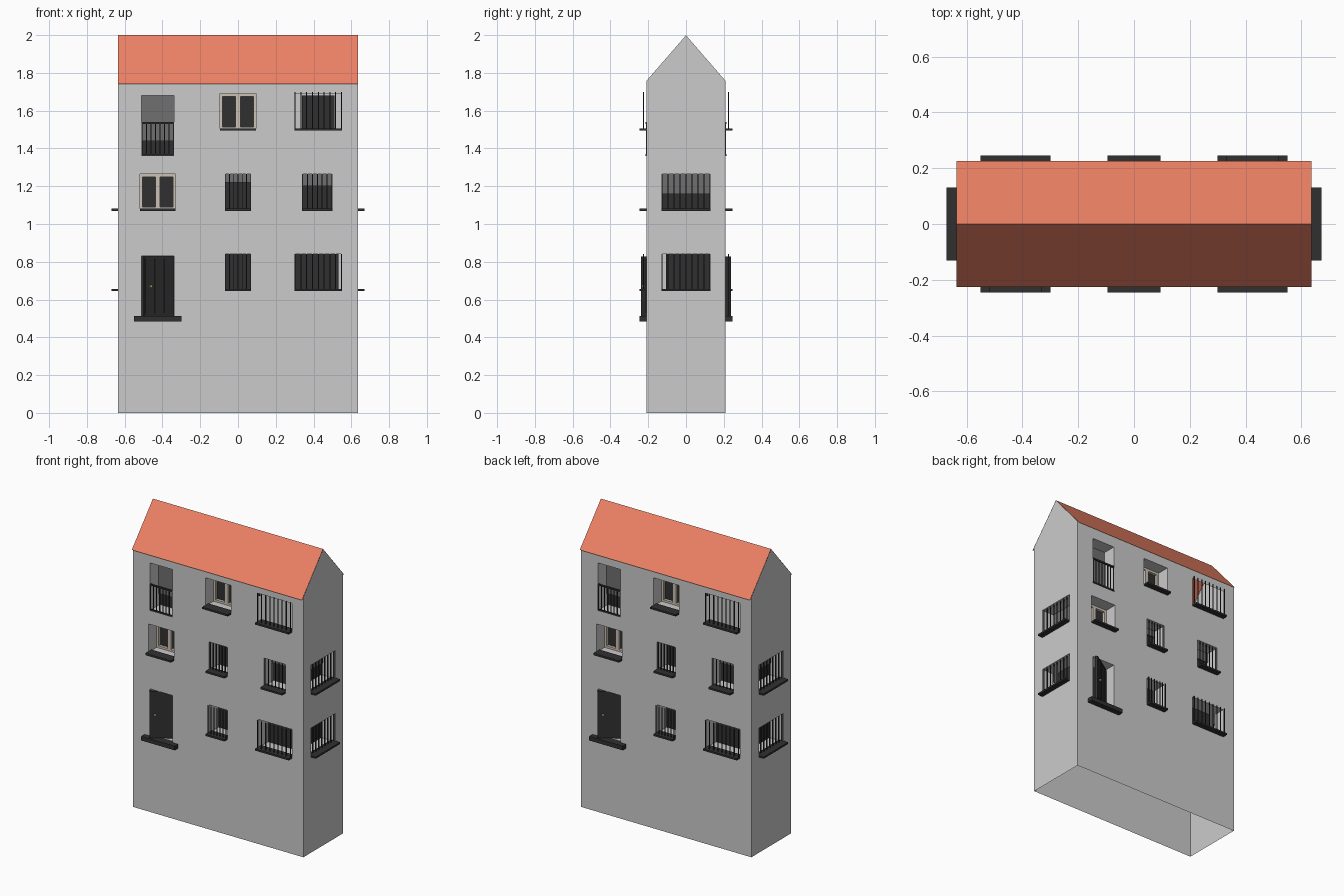
import bpy, bmesh
from mathutils import Matrix, Vector

if "Cube" in bpy.data.objects:
    bpy.data.objects.remove(bpy.data.objects["Cube"])

W, D, REC = 0.635, 0.21, 0.11      # half width, half depth, recess depth


def material(name, col):
    m = bpy.data.materials.new(name)
    m.diffuse_color = (*col, 1)
    m.use_nodes = True
    m.node_tree.nodes["Principled BSDF"].inputs["Base Color"].default_value = m.diffuse_color
    return m


RED = material("roof_red", (0.85, 0.22, 0.13))
DARK = material("dark", (0.03, 0.03, 0.03))
BLIND = material("blind_grey", (0.16, 0.16, 0.16))
FRAME = material("frame_beige", (0.6, 0.54, 0.46))
BRASS = material("brass", (0.7, 0.55, 0.25))

# Local facade frames: (u across, d inward, z up), each also turned half a circle
FRONT = Matrix.Translation((0, -D, 0))
SIDE = Matrix.Translation((W, 0, 0)) @ Matrix.Rotation(1.5707963, 4, 'Z')
TURN = Matrix.Rotation(3.14159265, 4, 'Z')


def new_object(name, bm, mat=None):
    bmesh.ops.recalc_face_normals(bm, faces=bm.faces[:])
    me = bpy.data.meshes.new(name)
    bm.to_mesh(me)
    bm.free()
    if mat:
        me.materials.append(mat)
    ob = bpy.data.objects.new(name, me)
    bpy.context.collection.objects.link(ob)
    return ob


def boxes(name, frame, spans, mat, local=Matrix.Identity(4)):
    """Boxes given as (u0, u1, d0, d1, z0, z1), built front and back."""
    for side, turn in (("a", Matrix.Identity(4)), ("b", TURN)):
        bm = bmesh.new()
        for u0, u1, d0, d1, z0, z1 in spans:
            m = Matrix.Translation(((u0+u1)/2, (d0+d1)/2, (z0+z1)/2)) @ \
                Matrix.Diagonal((u1-u0, d1-d0, z1-z0, 1))
            bmesh.ops.create_cube(bm, size=1, matrix=turn @ frame @ local @ m)
        new_object(name + "_" + side, bm, mat)


def bars(name, frame, u0, u1, z0, z1, d, n, rail=False):
    r = 0.0025
    step = (u1 - u0 - 2*r) / (n - 1)
    spans = [(u0 + i*step, u0 + i*step + 2*r, d - r, d + r, z0, z1) for i in range(n)]
    if rail:
        spans += [(u0, u1, d - 0.005, d + 0.005, z, z + 0.01) for z in (z0, z1 - 0.01)]
    boxes(name, frame, spans, DARK)


def sill(name, frame, u0, u1, z):
    boxes(name, frame, [(u0, u1, -0.036, 0.03, z - 0.006, z + 0.006)], DARK)


holes = []


def opening(frame, u0, u1, z0, z1):
    holes.append((frame, u0, u1, z0, z1))


def glass(name, frame, u0, u1, z0, z1, blind=None):
    boxes(name + "_glass", frame, [(u0, u1, REC - 0.006, REC + 0.004, z0, z1)], DARK)
    if blind:
        boxes(name + "_blind", frame, [(u0, u1, REC - 0.02, REC - 0.01, blind, z1)], BLIND)


# Balcony door, top left
opening(FRONT, -0.51, -0.34, 1.36, 1.68)
glass("balcony_door", FRONT, -0.51, -0.34, 1.36, 1.68, 1.44)
bars("balcony_railing", FRONT, -0.51, -0.34, 1.36, 1.54, 0.0, 8, True)

# Two-leaf framed windows
for name, c, z in (("top_window", 0, 1.5), ("left_window", -0.425, 1.075)):
    a, b, t = c - 0.095, c + 0.095, z + 0.19
    opening(FRONT, a, b, z, t)
    glass(name, FRONT, a, b, z, t)
    rim = (REC - 0.025, REC - 0.002)
    boxes(name + "_frame", FRONT, [(a, a+0.014, *rim, z, t), (b-0.014, b, *rim, z, t),
          (c-0.012, c+0.012, *rim, z, t), (a, b, *rim, z, z+0.014),
          (a, b, *rim, t-0.016, t)], FRAME)
    sill(name + "_sill", FRONT, a, b, z)

# Barred windows: name, frame, extent, sill height, top, blind, bar depth, bar count
for name, fr, a, b, z, t, blind, d, n in (
        ("middle_window", FRONT, -0.07, 0.07, 1.075, 1.265, 1.22, 0.01, 7),
        ("right_window", FRONT, 0.34, 0.50, 1.075, 1.265, 1.2, 0.01, 7),
        ("lower_middle_window", FRONT, -0.07, 0.07, 0.65, 0.84, None, -0.014, 7),
        ("lower_right_window", FRONT, 0.30, 0.55, 0.65, 0.84, None, -0.014, 9),
        ("upper_side_window", SIDE, -0.13, 0.13, 1.075, 1.265, 1.16, 0.01, 9),
        ("lower_side_window", SIDE, -0.13, 0.13, 0.65, 0.84, None, 0.01, 9)):
    opening(fr, a, b, z, t)
    # panes stop short where the corner recesses meet
    ga = -0.10 if name == "lower_side_window" else a
    gb = 0.525 if name == "lower_right_window" else b
    glass(name, fr, ga, gb, z, t, blind)
    bars(name + "_bars", fr, a, b, z, t, d, n)
    sill(name + "_sill", fr, a, b, z)

# Open barred window, top right
opening(FRONT, 0.30, 0.55, 1.5, 1.69)
bars("open_window_bars", FRONT, 0.30, 0.55, 1.5, 1.7, -0.014, 9)
sill("open_window_sill", FRONT, 0.30, 0.55, 1.5)

# Entrance: recess, step and door standing ajar
opening(FRONT, -0.51, -0.34, 0.51, 0.83)
glass("entrance", FRONT, -0.51, -0.34, 0.51, 0.83)
boxes("door_step", FRONT, [(-0.55, -0.30, -0.036, 0.02, 0.485, 0.513)], DARK)
hinge = Matrix.Translation((-0.345, 0.08, 0)) @ Matrix.Rotation(0.58, 4, 'Z')
boxes("door", FRONT, [(-0.185, 0, -0.008, 0.008, 0.513, 0.828)] +
      [(-0.18 + 0.06*i, -0.13 + 0.06*i, -0.012, 0, 0.53, 0.815) for i in range(3)],
      DARK, hinge)
boxes("door_knob", FRONT, [(-0.155, -0.143, -0.022, -0.01, 0.664, 0.676)], BRASS, hinge)

# House body: gable profile pushed along x
bm = bmesh.new()
prof = [(-D, 0), (D, 0), (D, 1.757), (0, 1.999), (-D, 1.757)]
face = bm.faces.new([bm.verts.new((-W, y, z)) for y, z in prof])
ext = bmesh.ops.extrude_face_region(bm, geom=[face])
bmesh.ops.translate(bm, vec=(2*W, 0, 0),
                    verts=[v for v in ext["geom"] if isinstance(v, bmesh.types.BMVert)])
body = new_object("house_walls", bm)

# Cut the window recesses
cutters = []
for fr, u0, u1, z0, z1 in holes:
    for turn in (Matrix.Identity(4), TURN):
        cb = bmesh.new()
        m = Matrix.Translation(((u0+u1)/2, (REC-0.05)/2, (z0+z1)/2)) @ \
            Matrix.Diagonal((u1-u0, REC+0.05, z1-z0, 1))
        bmesh.ops.create_cube(cb, size=1, matrix=turn @ fr @ m)
        c = new_object("recess_cutter", cb)
        c.hide_render = True
        mod = body.modifiers.new("recess", 'BOOLEAN')
        mod.operation, mod.solver, mod.object = 'DIFFERENCE', 'EXACT', c
        cutters.append(c)
deps = bpy.context.evaluated_depsgraph_get()
cut = bpy.data.meshes.new_from_object(body.evaluated_get(deps))
body.modifiers.clear()
for c in cutters:
    bpy.data.objects.remove(c)

# Leave the shell open below, under the roof and behind the open window
bm = bmesh.new()
bm.from_mesh(cut)
gone = []
for f in bm.faces:
    c = f.calc_center_bounds()
    top = f.normal.z > 0.3 and c.z > 1.75
    shaft = c.x*c.y < 0 and 0.09 < abs(c.y) < 0.205 and 0.29 < abs(c.x) < 0.56 \
        and 1.49 < c.z < 1.70
    # the balcony recess sits on the same diagonal sign only when x*y > 0
    if top or c.z < 0.001 or shaft:
        gone.append(f)
bmesh.ops.delete(bm, geom=gone, context='FACES')
bm.to_mesh(cut)
bm.free()
body.data = cut

# Roof: two thin slopes with slight eaves
bm = bmesh.new()
rows = [[bm.verts.new((x, y, z)) for x in (-W, W)]
        for y, z in ((-0.226, 1.74), (0, 2.0), (0.226, 1.74))]
for p, q in zip(rows, rows[1:]):
    bm.faces.new((p[0], p[1], q[1], q[0]))
new_object("roof", bm, RED)
